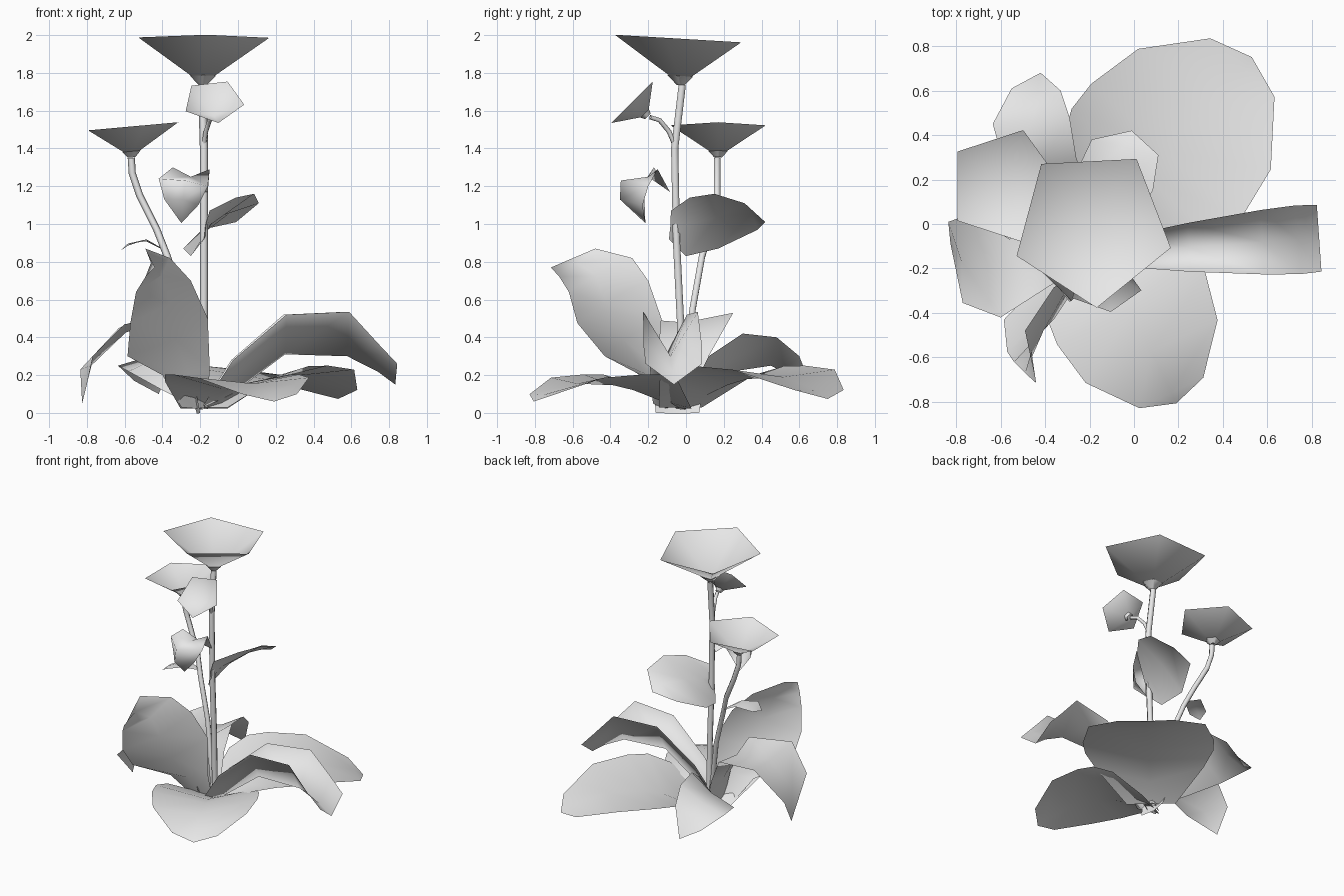
import bpy, bmesh
from math import radians, sin, cos, tau
from mathutils import Vector

if "Cube" in bpy.data.objects:
    bpy.data.objects.remove(bpy.data.objects["Cube"], do_unlink=True)

GREY = (0.8, 0.8, 0.8, 1)
grey = bpy.data.materials.new("plain_grey")
grey.use_nodes = True
grey.diffuse_color = GREY
grey.node_tree.nodes["Principled BSDF"].inputs["Base Color"].default_value = GREY

UP = Vector((0, 0, 1))


def loft(name, rows, closed=False):
    """Skin a list of equally long point rows with smooth faces."""
    bm = bmesh.new()
    grid = [[bm.verts.new(p) for p in row] for row in rows]
    count = len(rows[0])
    for low, high in zip(grid, grid[1:]):
        for i in range(count if closed else count - 1):
            j = (i + 1) % count
            bm.faces.new((low[i], low[j], high[j], high[i]))
    bmesh.ops.remove_doubles(bm, verts=bm.verts, dist=0.0005)
    mesh = bpy.data.meshes.new(name)
    bm.to_mesh(mesh)
    bm.free()
    for face in mesh.polygons:
        face.use_smooth = True
    mesh.materials.append(grey)
    obj = bpy.data.objects.new(name, mesh)
    bpy.context.collection.objects.link(obj)


def radial_leaf(name, root, angle, size, profile):
    """Symmetric leaf; profile rows hold distance, half width, edge height, rib height."""
    out = Vector((cos(radians(angle)), sin(radians(angle)), 0))
    side = UP.cross(out)
    rows = []
    for dist, half, edge, rib in profile:
        mid = Vector(root) + out * dist * size
        rows.append([mid + side * half * size + UP * edge * size,
                     mid + UP * rib * size,
                     mid - side * half * size + UP * edge * size])
    loft(name, rows)


def free_leaf(name, left, right, tip, cup):
    """Twisted leaf between two edge paths, its rib pushed out along the normal."""
    left = [Vector(p) for p in left] + [Vector(tip)]
    right = [Vector(p) for p in right] + [Vector(tip)]
    mids = [(a + b) / 2 for a, b in zip(left, right)]
    rows = []
    for i, (a, b) in enumerate(zip(left, right)):
        along = mids[min(i + 1, len(mids) - 1)] - mids[max(i - 1, 0)]
        normal = along.cross(a - b).normalized()
        rows.append([a, mids[i] - normal * cup * (a - b).length, b])
    loft(name, rows)


def stem(name, points, radius):
    """Thin round tube through the points."""
    curve = bpy.data.curves.new(name, "CURVE")
    curve.dimensions = "3D"
    curve.bevel_depth = radius
    curve.bevel_resolution = 1
    path = curve.splines.new("POLY")
    path.points.add(len(points) - 1)
    for point, co in zip(path.points, points):
        point.co = (*co, 1)
    path.use_smooth = True
    curve.materials.append(grey)
    obj = bpy.data.objects.new(name, curve)
    bpy.context.collection.objects.link(obj)


def flower(name, centre, facing, radius, depth, turn):
    """Five-sided open cup with a small calyx under it."""
    spin = UP.rotation_difference(Vector(facing))

    def ring(r, drop):
        return [Vector(centre) + spin @ Vector((r * cos(radians(turn) + tau * i / 5),
                                                r * sin(radians(turn) + tau * i / 5),
                                                -drop)) for i in range(5)]

    loft(name + "_petals", [ring(radius, 0), ring(0, depth)], closed=True)
    loft(name + "_calyx", [ring(radius * 0.2, depth * 0.82), ring(0.022, depth * 1.02)],
         closed=True)


# Stems
stem("main_stem", [(-0.18, -0.02, 0.02), (-0.18, -0.03, 0.5), (-0.18, -0.05, 0.9),
                   (-0.18, -0.06, 1.4), (-0.19, -0.02, 1.735)], 0.022)
stem("side_stem", [(-0.19, -0.02, 0.02), (-0.28, 0.035, 0.55), (-0.375, 0.085, 0.83),
                   (-0.43, 0.13, 0.97), (-0.52, 0.165, 1.15), (-0.56, 0.165, 1.27),
                   (-0.565, 0.165, 1.35)], 0.019)
stem("bud_stem", [(-0.18, -0.06, 1.42), (-0.17, -0.09, 1.49), (-0.15, -0.14, 1.55),
                  (-0.13, -0.19, 1.565)], 0.013)

# Flowers
flower("large_flower", (-0.187, -0.013, 1.98), (0, 0.06, 1), 0.365, 0.24, -15)
flower("side_flower", (-0.58, 0.17, 1.515), (-0.09, 0, 1), 0.265, 0.16, 0)
flower("small_flower", (-0.13, -0.28, 1.65), (0, -0.7, 0.7), 0.165, 0.11, -9)

# Two broad ground leaves share one shape
BROAD = [(0, 0.16, 0.027, 0.027), (0.18, 0.35, 0.19, 0.09), (0.32, 0.42, 0.235, 0.14),
         (0.455, 0.43, 0.237, 0.17), (0.7, 0.382, 0.217, 0.18),
         (0.94, 0.185, 0.115, 0.11), (1, 0, 0.07, 0.07)]
radial_leaf("broad_back_leaf", (-0.18, -0.03, 0), 47.7, 1.055, BROAD)
radial_leaf("broad_front_leaf", (-0.18, -0.03, 0), -64.5, 0.86, BROAD)

# Channelled arching leaf
radial_leaf("arching_leaf", (-0.18, -0.135, 0), 4, 1,
            [(0, 0.04, 0.05, 0.03), (0.15, 0.07, 0.28, 0.1), (0.43, 0.11, 0.52, 0.31),
             (0.76, 0.145, 0.535, 0.3), (0.92, 0.155, 0.36, 0.22), (1.015, 0.15, 0.26, 0.15)])

# Twisted ground leaves
free_leaf("upright_leaf",
          [(-0.16, -0.08, 0.03), (-0.15, -0.15, 0.24), (-0.16, -0.13, 0.5),
           (-0.25, -0.2, 0.7), (-0.36, -0.285, 0.82), (-0.49, -0.48, 0.87)],
          [(-0.3, -0.12, 0.03), (-0.4, -0.24, 0.2), (-0.585, -0.43, 0.3),
           (-0.57, -0.575, 0.475), (-0.54, -0.62, 0.64), (-0.49, -0.67, 0.72)],
          (-0.44, -0.715, 0.77), 0.12)
free_leaf("drooping_leaf",
          [(-0.2, -0.16, 0), (-0.25, -0.18, 0.25), (-0.35, -0.26, 0.5),
           (-0.6, -0.42, 0.47), (-0.77, -0.355, 0.3)],
          [(-0.2, 0.07, 0), (-0.3, 0.12, 0.3), (-0.45, 0.25, 0.53),
           (-0.63, 0.08, 0.45), (-0.835, 0.01, 0.23)],
          (-0.825, -0.09, 0.05), 0.08)
free_leaf("back_side_leaf",
          [(-0.22, -0.04, 0.03), (-0.4, 0.08, 0.12), (-0.58, 0.25, 0.22),
           (-0.635, 0.45, 0.25), (-0.55, 0.61, 0.17)],
          [(-0.16, 0, 0.03), (-0.2, 0.12, 0.3), (-0.26, 0.3, 0.42),
           (-0.29, 0.48, 0.4), (-0.33, 0.6, 0.3)],
          (-0.42, 0.68, 0.1), 0.06)

# Small stem leaves
free_leaf("back_stem_leaf",
          [(-0.18, -0.09, 0.92), (-0.25, 0, 0.83), (-0.29, 0.17, 0.87), (-0.19, 0.38, 0.97)],
          [(-0.15, -0.08, 1.07), (-0.01, 0.02, 1.14), (0.085, 0.15, 1.16), (0.11, 0.31, 1.11)],
          (-0.01, 0.42, 1.01), -0.05)
loft("curled_stem_leaf",
     [[(-0.16, -0.085, 1.17), (-0.175, -0.085, 1.17), (-0.19, -0.085, 1.17)],
      [(-0.15, -0.15, 1.29), (-0.25, -0.2, 1.25), (-0.345, -0.17, 1.3)],
      [(-0.16, -0.2, 1.2), (-0.28, -0.345, 1.23), (-0.42, -0.21, 1.24)],
      [(-0.21, -0.23, 1.1), (-0.29, -0.35, 1.13), (-0.39, -0.22, 1.13)],
      [(-0.3, -0.215, 1.005)] * 3])
free_leaf("side_stem_leaf",
          [(-0.4, 0.1, 0.87), (-0.47, 0, 0.91), (-0.56, -0.07, 0.9)],
          [(-0.41, 0.12, 0.87), (-0.5, 0.12, 0.915), (-0.6, 0.06, 0.88)],
          (-0.62, -0.03, 0.86), -0.05)
